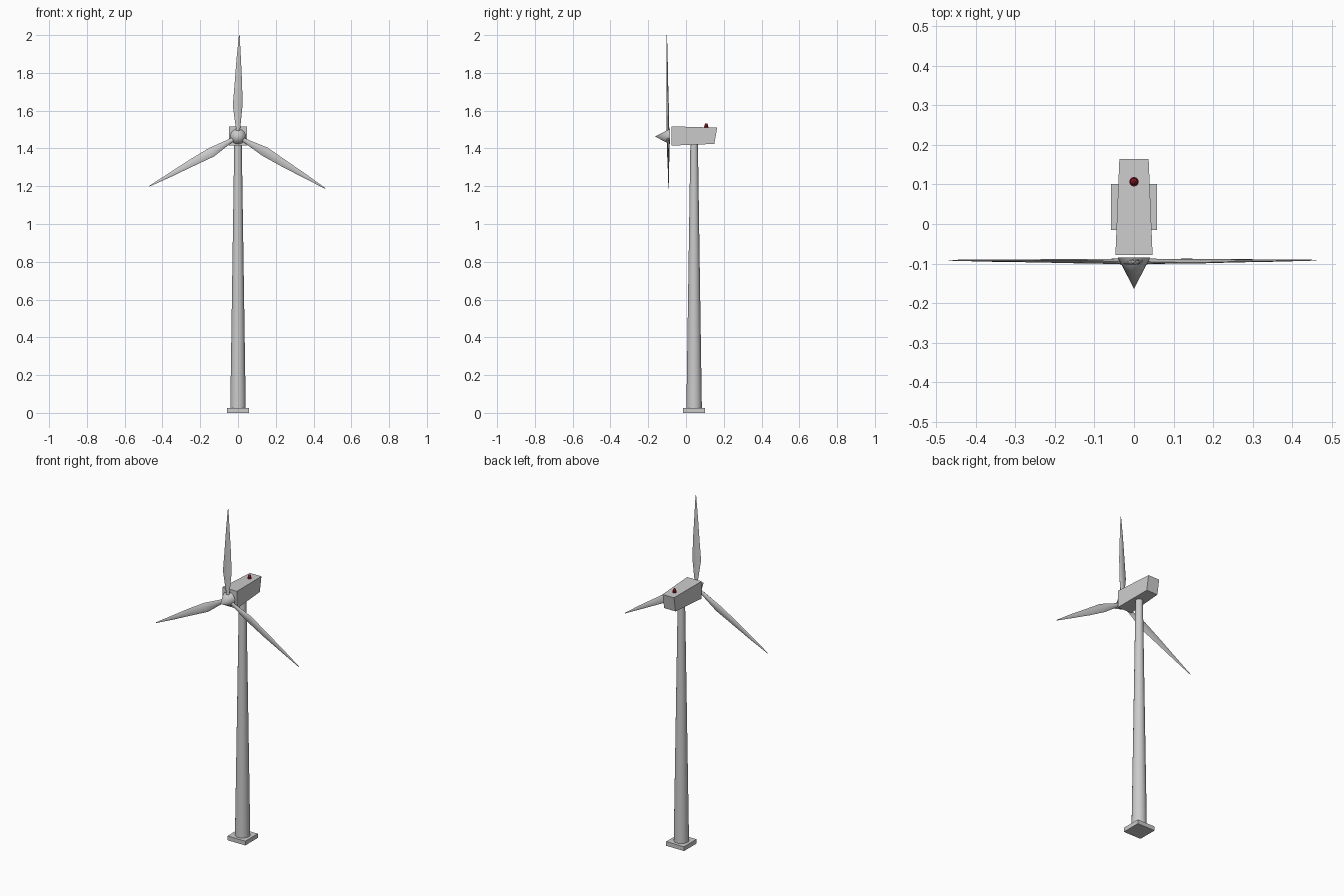
import bpy, bmesh, math
from mathutils import Matrix, Vector

if "Cube" in bpy.data.objects:
    bpy.data.objects.remove(bpy.data.objects["Cube"])

TOWER_Y = 0.043
HUB = Vector((0, -0.095, 1.463))


def make_object(name, bm, smooth=True):
    bmesh.ops.recalc_face_normals(bm, faces=bm.faces[:])
    mesh = bpy.data.meshes.new(name)
    bm.to_mesh(mesh)
    bm.free()
    ob = bpy.data.objects.new(name, mesh)
    bpy.context.collection.objects.link(ob)
    if smooth:
        bpy.ops.object.select_all(action='DESELECT')
        ob.select_set(True)
        bpy.context.view_layer.objects.active = ob
        bpy.ops.object.shade_smooth_by_angle(angle=math.radians(35))
    return ob


def loft(name, rings, smooth=True):
    """Skin a list of equal-length point rings and cap both ends."""
    bm = bmesh.new()
    loops = [[bm.verts.new(p) for p in ring] for ring in rings]
    n = len(loops[0])
    for a, b in zip(loops, loops[1:]):
        for i in range(n):
            j = (i + 1) % n
            bm.faces.new((a[i], a[j], b[j], b[i]))
    bm.faces.new(loops[0][::-1])
    bm.faces.new(loops[-1])
    return make_object(name, bm, smooth)


def circle(r, z, n, y=0.0):
    return [(r * math.cos(2 * math.pi * i / n),
             y + r * math.sin(2 * math.pi * i / n), z) for i in range(n)]


def rect(w, y, z0, z1):
    return [(-w, y, z0), (w, y, z0), (w, y, z1), (-w, y, z1)]


# Square foundation
bm = bmesh.new()
bmesh.ops.create_cube(bm, size=1, matrix=Matrix.Translation((0, TOWER_Y, 0.0125))
                      @ Matrix.Diagonal((0.116, 0.116, 0.025, 1)))
make_object("foundation", bm, False)

# Tapered tower
loft("tower", [circle(0.041, 0.02, 24, TOWER_Y), circle(0.02, 1.425, 24, TOWER_Y)])

# Nacelle: tapered box with a raked rear wall
nacelle = loft("nacelle", [rect(0.047, -0.078, 1.415, 1.517),
                           rect(0.037, 0.158, 1.424, 1.510)], False)
for v in nacelle.data.vertices:
    if v.co.y > 0.1:
        v.co.y = 0.165 if v.co.z > 1.46 else 0.150

# Pointed hub spinner
bm = bmesh.new()
bmesh.ops.create_cone(bm, cap_ends=True, segments=16, radius1=0.041, radius2=0,
                      depth=0.079, matrix=Matrix.Translation((0, -0.1245, HUB.z))
                      @ Matrix.Rotation(math.radians(90), 4, 'X'))
make_object("hub", bm)

# Blades: (radius, left edge, right edge, half thickness, twist in degrees)
SECTIONS = [(0.015, -0.010, 0.010, 0.008, 0),
            (0.045, -0.011, 0.012, 0.007, 4),
            (0.163, -0.028, 0.024, 0.005, 8),
            (0.280, -0.018, 0.022, 0.004, 5),
            (0.420, -0.007, 0.015, 0.003, 2),
            (0.537, 0.005, 0.009, 0.001, 0)]


def blade_section(r, x0, x1, t, twist):
    mid, half = (x0 + x1) / 2, (x1 - x0) / 2
    rot = Matrix.Rotation(math.radians(twist), 3, 'Z')
    ring = []
    for i in range(8):
        a = 2 * math.pi * i / 8
        p = rot @ Vector((half * math.cos(a), t * math.sin(a), 0))
        ring.append(p + Vector((mid, 0, r)))
    return ring


for k in range(3):
    spin = (Matrix.Translation(HUB) @ Matrix.Rotation(math.radians(0.7), 4, 'X')
            @ Matrix.Rotation(math.radians(120 * k), 4, 'Y'))
    loft(f"blade_{k + 1}", [[spin @ p for p in blade_section(*s)] for s in SECTIONS])

# Red warning light on the nacelle roof
light = loft("warning_light", [circle(r, z, 12, 0.107) for r, z in
             ((0.012, 1.508), (0.012, 1.516), (0.008, 1.518), (0.009, 1.524),
              (0.007, 1.530), (0.003, 1.533))])
red = bpy.data.materials.new("red")
red.diffuse_color = (0.25, 0.01, 0.02, 1)
red.use_nodes = True
red.node_tree.nodes["Principled BSDF"].inputs["Base Color"].default_value = red.diffuse_color
light.data.materials.append(red)
